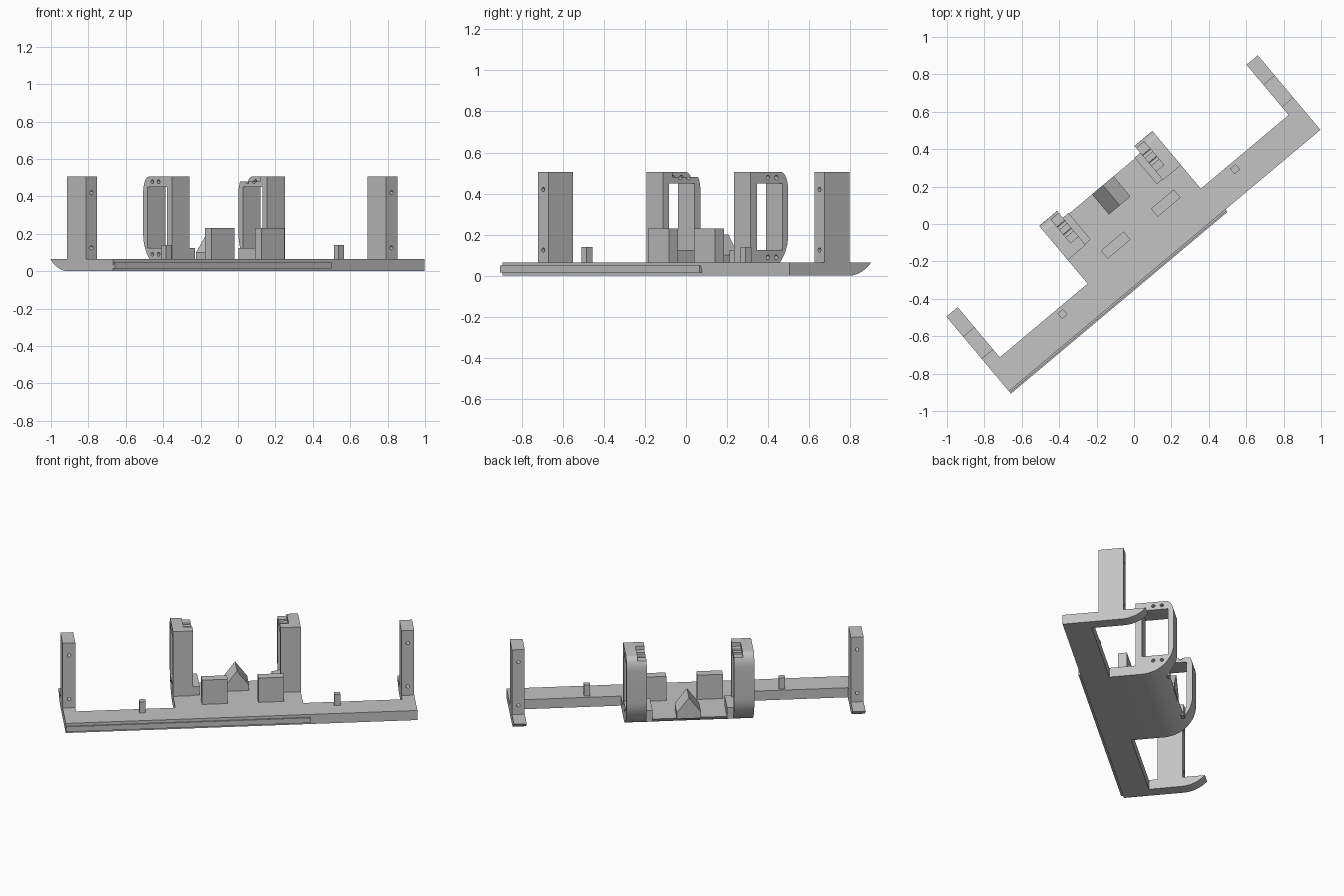
import bpy, bmesh, math
from mathutils import Matrix

if "Cube" in bpy.data.objects:
    bpy.data.objects.remove(bpy.data.objects["Cube"])

TURN = math.radians(40)          # whole bracket is turned about z
R = 0.2                          # radius of the curved underside
BACK, TOP, PLATE = 0.318, 0.505, 0.065

grey = bpy.data.materials.new("light_grey")
grey.diffuse_color = (0.55, 0.55, 0.55, 1)
grey.use_nodes = True
grey.node_tree.nodes["Principled BSDF"].inputs["Base Color"].default_value = grey.diffuse_color


def prism(name, pts, u0, u1):
    """Extrude a (v, z) profile along the long direction u."""
    bm = bmesh.new()
    f = bm.faces.new([bm.verts.new((u0, v, z)) for v, z in pts])
    ext = bmesh.ops.extrude_face_region(bm, geom=[f])["geom"]
    bmesh.ops.translate(bm, vec=(u1 - u0, 0, 0),
                        verts=[g for g in ext if isinstance(g, bmesh.types.BMVert)])
    return finish(name, bm)


def finish(name, bm):
    bmesh.ops.recalc_face_normals(bm, faces=bm.faces)
    me = bpy.data.meshes.new(name)
    bm.to_mesh(me)
    bm.free()
    me.materials.append(grey)
    ob = bpy.data.objects.new(name, me)
    ob.rotation_euler.z = TURN
    bpy.context.collection.objects.link(ob)
    return ob


def box(name, u0, u1, v0, v1, z0, z1):
    return prism(name, [(v0, z0), (v1, z0), (v1, z1), (v0, z1)], u0, u1)


def rod(u, v, z, axis, length=0.3, r=0.011):
    bm = bmesh.new()
    bmesh.ops.create_cone(bm, cap_ends=True, segments=16, radius1=r, radius2=r, depth=length)
    bm.transform(Matrix.Translation((u, v, z)) @ Matrix.Rotation(math.pi / 2, 4, axis))
    return finish("hole_cutter", bm)


def cut(ob, cutters):
    for c in cutters:
        m = ob.modifiers.new("cut", 'BOOLEAN')
        m.operation, m.solver, m.object = 'DIFFERENCE', 'EXACT', c
    bpy.context.view_layer.update()
    dg = bpy.context.evaluated_depsgraph_get()
    me = bpy.data.meshes.new_from_object(ob.evaluated_get(dg))
    ob.modifiers.clear()
    ob.data = me
    for c in cutters:
        bpy.data.objects.remove(c)


def under_curve(z_end):
    """Rounded lower back corner, from the flat underside up to z_end."""
    a_end = math.acos((R - z_end) / R)
    n = 14
    return [(BACK - R + R * math.sin(a_end * i / n), R - R * math.cos(a_end * i / n))
            for i in range(n + 1)]


# base: long bar, wide middle plate and two end arms with curved tips
box("base_bar", -1.087, 1.087, -0.255, -0.085, 0, PLATE)
plate_curve = under_curve(PLATE)
prism("middle_plate", [(-0.085, PLATE), (-0.085, 0)] + plate_curve, -0.395, 0.395)

# dovetail rail along the front edge
prism("front_rail", [(-0.255, 0.015), (-0.272, 0.015), (-0.272, 0.05),
                     (-0.264, 0.05), (-0.255, 0.025)], -1.087, 0.425)

# side frame outline: front post, curved back and rounded top
top_curve = [(BACK - 0.045 + 0.045 * math.cos(a), TOP - 0.09 + 0.09 * math.sin(a))
             for a in (math.pi / 2 * i / 10 for i in range(11))]
frame_outline = [(0.08, TOP), (0.08, 0.0)] + under_curve(R) + top_curve

for s, side in ((-1, "left"), (1, "right")):
    def span(a, b):
        return (min(s * a, s * b), max(s * a, s * b))

    prism(side + "_arm", [(-0.085, PLATE), (-0.085, 0)] + plate_curve, *span(1.008, 1.087))

    # end post with through holes
    post = box(side + "_end_post", *span(1.008, 1.087), -0.03, 0.126, 0.03, TOP)
    cut(post, [rod(s * 1.047, 0.05, z, 'X') for z in (0.125, 0.42)])

    # open side frame with window, bolt holes and a lowered inner top edge
    frame = prism(side + "_frame", frame_outline, *span(0.27, 0.395))
    cut(frame, [box("window_cutter", *span(0.2, 0.5), 0.119, 0.282, 0.125, 0.45),
                box("notch_cutter", *span(0.25, 0.325), 0.14, 0.4, 0.48, 0.6)]
        + [rod(s * 0.33, v, z, 'Y') for v in (0.19, 0.243) for z in (0.09, 0.478)])

    # low step inside each frame and locating peg on the bar
    box(side + "_frame_step", *span(0.23, 0.27), 0.085, 0.27, 0.05, 0.125)
    box(side + "_peg", *span(0.583, 0.621), -0.142, -0.104, 0.05, 0.14)

# two upright blocks on the middle plate
box("left_block", -0.227, -0.068, -0.052, 0.005, 0.05, 0.23)
box("right_block", 0.122, 0.281, -0.052, 0.005, 0.05, 0.23)

# ridged wedge at the back edge: gable profile extruded along v
bm = bmesh.new()
gable = [(-0.07, 0.06), (0.08, 0.06), (0.08, 0.1), (0.005, 0.2), (-0.07, 0.1)]
face = bm.faces.new([bm.verts.new((u, 0.125, z)) for u, z in gable])
ext = bmesh.ops.extrude_face_region(bm, geom=[face])["geom"]
bmesh.ops.translate(bm, vec=(0, 0.141, 0),
                    verts=[g for g in ext if isinstance(g, bmesh.types.BMVert)])
finish("wedge", bm)

# smooth the curves, keep the corners crisp
for ob in bpy.context.collection.objects:
    ob.data.shade_smooth()
    ob.data.set_sharp_from_angle(angle=math.radians(30))
